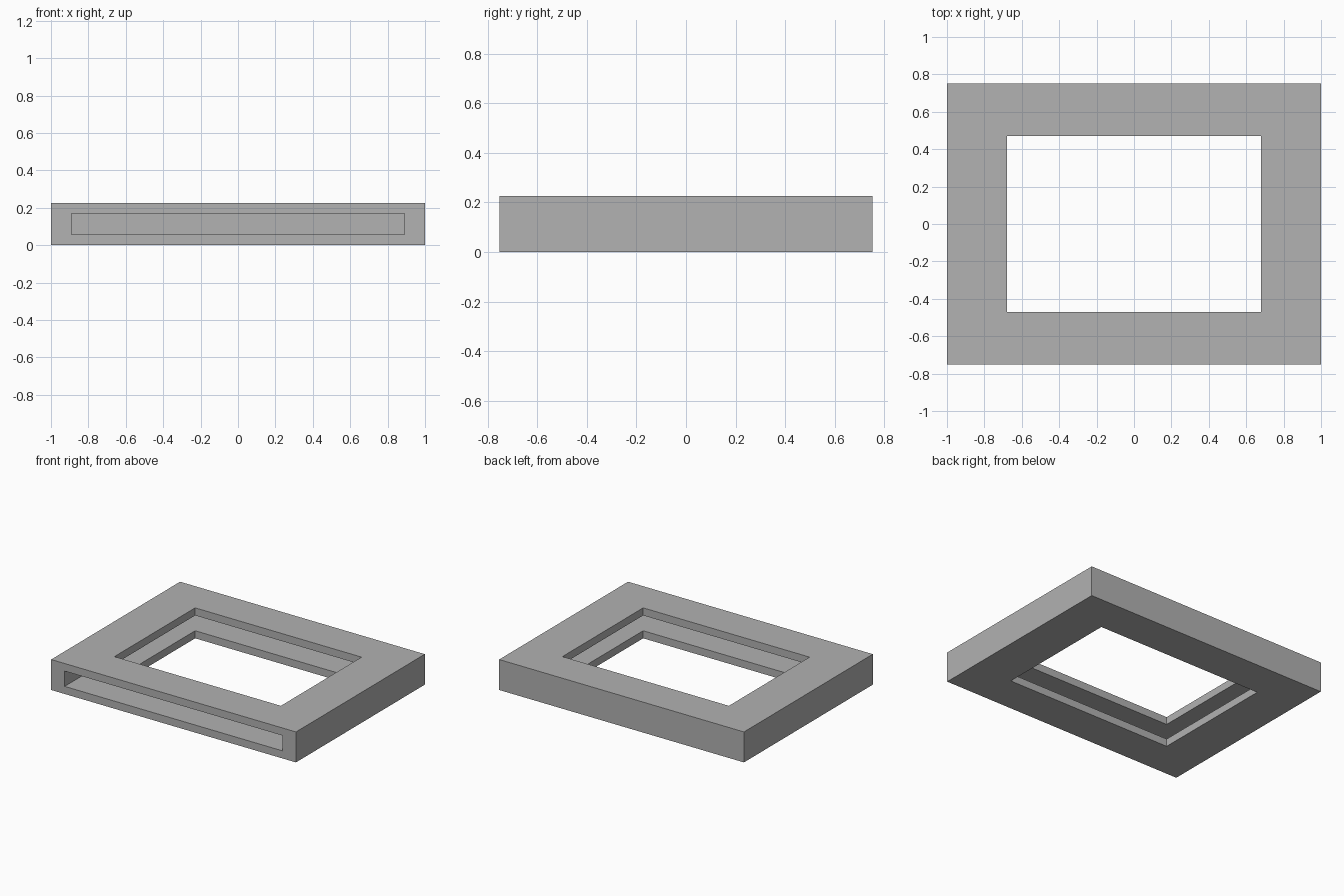
import bpy

cube = bpy.data.objects.get("Cube")
if cube:
    bpy.data.objects.remove(cube, do_unlink=True)

WIDTH, DEPTH, HEIGHT = 2.0, 1.504, 0.225
LIP = 0.056           # thickness of the top and bottom plates
SLOT_WIDTH = 1.78
SLOT_BACK = 0.72      # inner face of the closed back wall
WINDOW = (1.36, 0.942)

grey = bpy.data.materials.new("plain grey")
grey.use_nodes = True
colour = (0.445, 0.445, 0.445, 1)
grey.diffuse_color = colour
grey.node_tree.nodes["Principled BSDF"].inputs["Base Color"].default_value = colour


def box(name, low, high):
    """Axis-aligned box between two corners."""
    bpy.ops.mesh.primitive_cube_add(size=1)
    obj = bpy.context.object
    obj.name = name
    for v in obj.data.vertices:
        v.co = [h if c > 0 else l for c, l, h in zip(v.co, low, high)]
    obj.data.materials.append(grey)
    return obj


def cut(target, cutter):
    """Subtract the cutter and discard it."""
    mod = target.modifiers.new(cutter.name, 'BOOLEAN')
    mod.operation = 'DIFFERENCE'
    mod.solver = 'EXACT'
    mod.object = cutter
    cutter.hide_render = True
    bpy.context.view_layer.objects.active = target
    bpy.ops.object.modifier_apply(modifier=mod.name)
    bpy.data.objects.remove(cutter, do_unlink=True)


# Solid outer block
frame = box("slotted_frame", (-WIDTH / 2, -DEPTH / 2, 0), (WIDTH / 2, DEPTH / 2, HEIGHT))

# Insert slot, open at the front and closed at the back
cut(frame, box("slot_cutter", (-SLOT_WIDTH / 2, -DEPTH, LIP),
               (SLOT_WIDTH / 2, SLOT_BACK, HEIGHT - LIP)))

# Window through both plates
cut(frame, box("window_cutter", (-WINDOW[0] / 2, -WINDOW[1] / 2, -HEIGHT),
               (WINDOW[0] / 2, WINDOW[1] / 2, HEIGHT * 2)))
